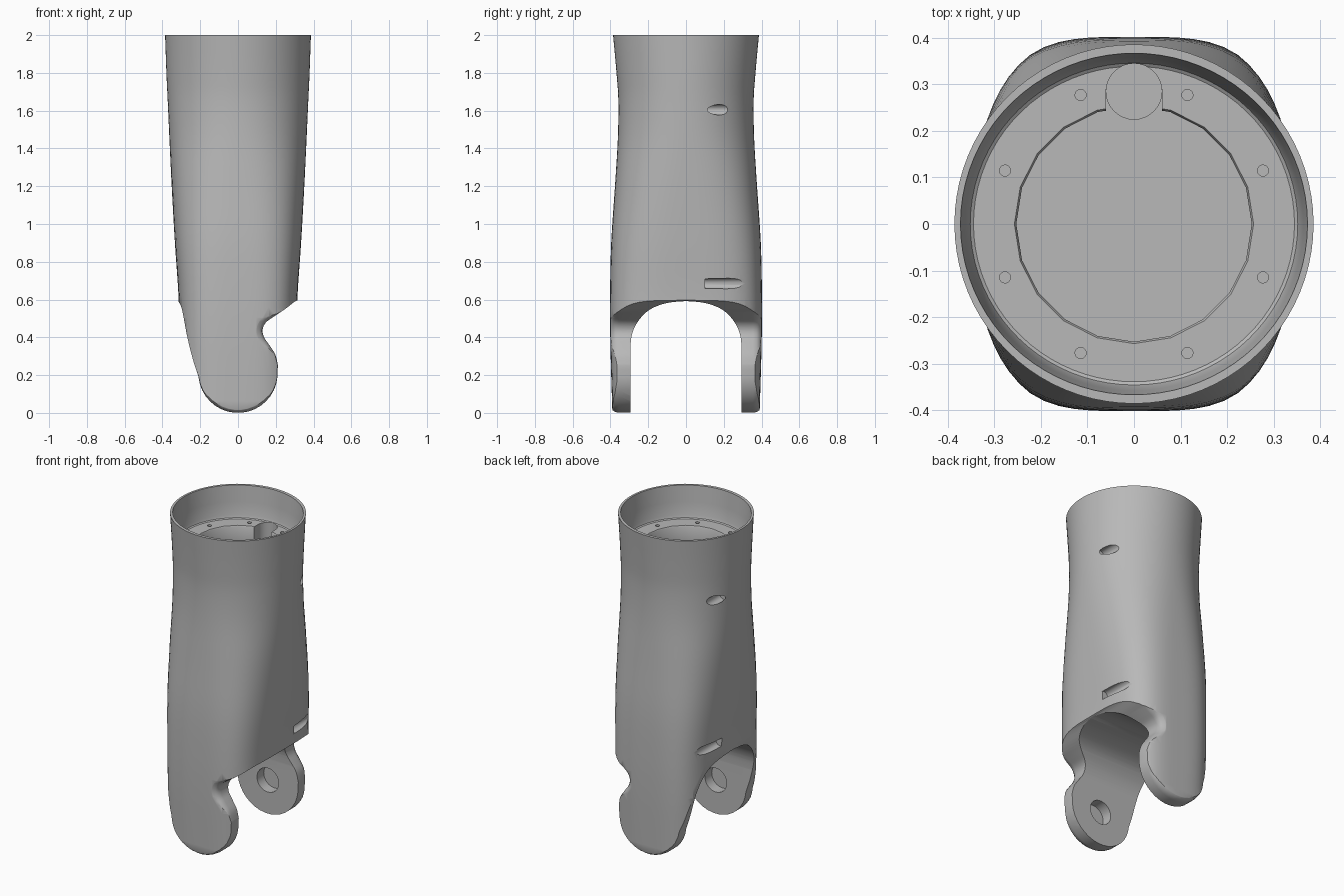
import bpy, bmesh, math
from mathutils import Vector

if "Cube" in bpy.data.objects:
    bpy.data.objects.remove(bpy.data.objects["Cube"])

grey = bpy.data.materials.new("light_grey")
grey.use_nodes = True
grey.diffuse_color = (0.48, 0.48, 0.48, 1)
grey.node_tree.nodes["Principled BSDF"].inputs["Base Color"].default_value = grey.diffuse_color
WALL = 0.03
LUG_Z = 0.21


def skin(name, rings):
    """Closed solid through a list of equal-length rings."""
    bm = bmesh.new()
    rows = [[bm.verts.new(p) for p in ring] for ring in rings]
    n = len(rows[0])
    for a, b in zip(rows, rows[1:]):
        for i in range(n):
            bm.faces.new((a[i], a[(i + 1) % n], b[(i + 1) % n], b[i]))
    caps = [bm.faces.new(rows[0][::-1]), bm.faces.new(rows[-1])]
    bmesh.ops.triangulate(bm, faces=caps)
    bmesh.ops.recalc_face_normals(bm, faces=bm.faces[:])
    mesh = bpy.data.meshes.new(name)
    bm.to_mesh(mesh)
    bm.free()
    mesh.materials.append(grey)
    obj = bpy.data.objects.new(name, mesh)
    bpy.context.collection.objects.link(obj)
    return obj


def circle(r, n=32):
    return [(r * math.cos(t * math.tau / n), r * math.sin(t * math.tau / n)) for t in range(n)]


def rod_y(x, z, r, y0, y1):
    return skin("rod", [[(x + u, y, z + v) for u, v in circle(r)] for y in (y0, y1)])


def rod_z(x, y, r, z0, z1, n=24):
    return skin("rod", [[(x + u, y + v, z) for u, v in circle(r, n)] for z in (z0, z1)])


def box(x0, x1, y0, y1, z0, z1):
    return skin("block", [[(x0, y0, z), (x1, y0, z), (x1, y1, z), (x0, y1, z)] for z in (z0, z1)])


def boolean(obj, cutter, op="DIFFERENCE"):
    mod = obj.modifiers.new("cut", "BOOLEAN")
    mod.operation, mod.solver, mod.object = op, "EXACT", cutter
    bpy.context.view_layer.update()
    bpy.context.view_layer.objects.active = obj
    bpy.ops.object.modifier_apply(modifier=mod.name)
    bpy.data.objects.remove(cutter)


def spline(pts, steps=4):
    """Smooth curve through the points."""
    p = [Vector(q) for q in [pts[0]] + pts + [pts[-1]]]
    out = []
    for a, b, c, d in zip(p, p[1:], p[2:], p[3:]):
        for k in range(steps):
            t = k / steps
            out.append(0.5 * (2 * b + (c - a) * t + (2 * a - 5 * b + 4 * c - d) * t * t
                              + (3 * b - a - 3 * c + d) * t ** 3))
    return out + [p[-1]]


def inset(poly, d):
    """Move a counter-clockwise outline inward."""
    out = []
    for i, p in enumerate(poly):
        e0 = (p - poly[i - 1]).normalized()
        e1 = (poly[(i + 1) % len(poly)] - p).normalized()
        n0, n1 = Vector((-e0.y, e0.x)), Vector((-e1.y, e1.x))
        out.append(p + (n0 + n1) * d / max(0.4, 1 + n0.dot(n1)))
    return out


# Body stations: height, half width, half depth, squareness
STATIONS = [(-0.05, 0.3, 0.388, 3.6), (0.2, 0.305, 0.396, 3.6), (0.4, 0.31, 0.401, 3.6),
            (0.62, 0.315, 0.402, 3.5), (0.9, 0.334, 0.396, 3.1), (1.2, 0.351, 0.376, 2.6),
            (1.45, 0.363, 0.361, 2.2), (1.65, 0.372, 0.358, 2.05), (1.8, 0.379, 0.368, 2),
            (2.0, 0.386, 0.386, 2)]


def station_at(z):
    for a, b in zip(STATIONS, STATIONS[1:]):
        if z <= b[0]:
            t = (z - a[0]) / (b[0] - a[0])
            return [u + (v - u) * t for u, v in zip(a, b)]
    return STATIONS[-1]


def body_ring(z, a, b, n, segs=80):
    ring = []
    for i in range(segs):
        c, s = math.cos(i * math.tau / segs), math.sin(i * math.tau / segs)
        r = (abs(c / a) ** n + abs(s / b) ** n) ** (-1 / n)
        ring.append((r * c, r * s, z))
    return ring


def body(name, off, top):
    lines = [spline([(s[0], s[k]) for s in STATIONS]) for k in (1, 2, 3)]
    rings = [body_ring(a.x, a.y - off, b.y - off, n.y) for a, b, n in zip(*lines) if a.x < top - 0.01]
    z, a, b, n = station_at(top)
    return skin(name, rings + [body_ring(top, a - off, b - off, n)])


# Side outline of the body with its hooked lug
left = spline([(-0.33, 0.61), (-0.302, 0.565), (-0.287, 0.5), (-0.268, 0.4), (-0.238, 0.28), (-0.209, 0.19)])
arc = [Vector((LUG_Z * math.cos(math.radians(t)), LUG_Z + LUG_Z * math.sin(math.radians(t))))
       for t in range(195, 366, 10)]
hook = spline([(0.212, 0.25), (0.197, 0.31), (0.165, 0.36), (0.138, 0.4), (0.13, 0.44),
               (0.147, 0.478), (0.19, 0.51), (0.25, 0.55), (0.295, 0.585), (0.325, 0.602)])
corners = [Vector(p) for p in ((0.6, 0.61), (0.6, 2.3), (-0.6, 2.3), (-0.6, 0.66))]
outline = corners + left + arc + hook


def outline_solid(stations):
    return skin("outline", [[(p.x, y, p.y) for p in inset(outline, d)] for y, d in stations])


# Outer form, with rounded lug edges
shell = body("sleeve_shell", 0, 2.0)
edge = [(0.41, 0.05), (0.398, 0.03), (0.389, 0.014), (0.375, 0.004), (0.355, 0)]
boolean(shell, outline_solid([(-y, d) for y, d in edge] + [(y, d) for y, d in edge[::-1]]), "INTERSECT")

# Inner space, keeping bosses, lug rings and ribs solid
cavity = body("cavity", WALL, 1.75)
boolean(cavity, outline_solid([(-0.6, WALL), (0.6, WALL)]), "INTERSECT")
for sx in (-1, 1):
    boolean(cavity, rod_y(sx * 0.21, 0.68, 0.065, -0.5, 0))
    boolean(cavity, box(min(sx * 0.21, sx * 0.45), max(sx * 0.21, sx * 0.45), -0.45, -0.004, 0.655, 0.735))
    boolean(cavity, rod_y(sx * 0.3, 0.685, 0.066, 0.003, 0.5))
    boolean(cavity, rod_y(sx * 0.335, 1.6, 0.06, -0.5, 0.5))
for sy in (-1, 1):
    y0, y1 = sorted((sy * 0.315, sy * 0.45))
    boolean(cavity, rod_y(0, LUG_Z, 0.105, y0, y1))
    y0, y1 = sorted((sy * 0.335, sy * 0.46))
    boolean(cavity, box(-0.01, 0.01, y0, y1, -0.1, 0.2))
    boolean(cavity, box(-0.012, 0.012, y0, y1, 0.22, 0.5))
boolean(shell, cavity)
for sy in (-1, 1):
    y0, y1 = sorted((sy * 0.2, sy * 0.362))
    boolean(shell, rod_y(0, LUG_Z, 0.075, y0, y1))

# Arched gap between the lugs
half = spline([(0.295, 0.34), (0.285, 0.42), (0.25, 0.49), (0.19, 0.548), (0.1, 0.582), (0, 0.592)])
arch = [Vector((0.295, -0.2))] + half
arch += [Vector((-p.x, p.y)) for p in arch[-2::-1]]
boolean(shell, skin("gap", [[(x, p.x, p.y) for p in arch] for x in (-1, 1)]))

# Top cup and mounting flange
cup = [(1.8, 0.345), (1.805, 0.352), (1.82, 0.357), (1.9, 0.364), (2.0, 0.373), (2.06, 0.376)]
boolean(shell, skin("cup", [body_ring(z, r, r - 0.006, 2) for z, r in cup]))
opening = skin("opening", [[(u, v, z) for u, v in circle(r, 20)]
                           for z, r in ((1.7, 0.253), (1.793, 0.253), (1.81, 0.263))])
boolean(shell, opening)
boolean(shell, box(-0.06, 0.06, 0.15, 0.29, 1.7, 1.85))
boolean(shell, rod_z(0, 0.285, 0.0599, 1.69, 1.86, 32))
for k in range(8):
    t = math.radians(22.5 + 45 * k)
    boolean(shell, rod_z(0.3 * math.cos(t), 0.3 * math.sin(t), 0.012, 1.7, 1.85, 16))

# Screw bores entering from the back
for sx in (-1, 1):
    boolean(shell, rod_y(sx * 0.307, 0.685, 0.028, 0.1, 0.6))
    boolean(shell, rod_y(sx * 0.325, 1.605, 0.028, 0.09, 0.6))

bpy.ops.object.select_all(action="DESELECT")
shell.select_set(True)
bpy.context.view_layer.objects.active = shell
bpy.ops.object.shade_smooth_by_angle(angle=math.radians(32))
